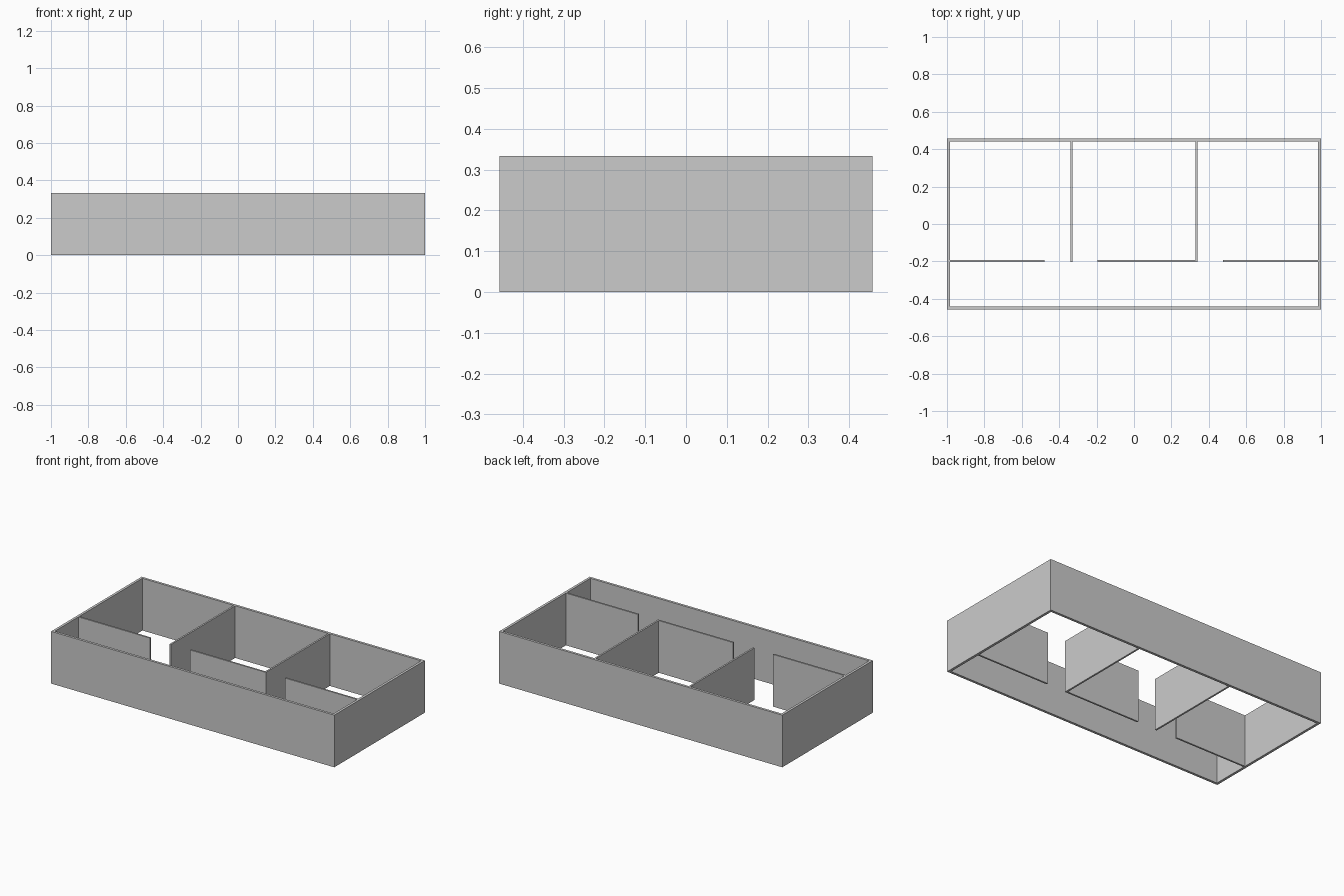
import bpy, bmesh

if "Cube" in bpy.data.objects:
    bpy.data.objects.remove(bpy.data.objects["Cube"])

H = 0.333          # wall height
X, Y = 1.0, 0.457  # outer half sizes
T = 0.016          # outer wall thickness
P = 0.011          # partition thickness


def extrude_loops(bm, outer, inner):
    """Closed ring wall between two rectangular loops."""
    rings = [[bm.verts.new((x, y, z)) for x, y in loop]
             for loop, z in ((outer, 0), (outer, H), (inner, H), (inner, 0))]
    for a, b in zip(rings, rings[1:] + rings[:1]):
        for i in range(4):
            j = (i + 1) % 4
            bm.faces.new((a[i], a[j], b[j], b[i]))


def finish(bm, name):
    bmesh.ops.recalc_face_normals(bm, faces=bm.faces)
    mesh = bpy.data.meshes.new(name)
    bm.to_mesh(mesh)
    bm.free()
    bpy.context.collection.objects.link(bpy.data.objects.new(name, mesh))


def rect(x, y):
    return [(-x, -y), (x, -y), (x, y), (-x, y)]


def wall(name, x0, x1, y0, y1):
    bm = bmesh.new()
    bmesh.ops.create_cube(bm, size=1)
    bmesh.ops.scale(bm, vec=(x1 - x0, y1 - y0, H), verts=bm.verts)
    bmesh.ops.translate(bm, vec=((x0 + x1) / 2, (y0 + y1) / 2, H / 2), verts=bm.verts)
    finish(bm, name)


# Outer wall ring, open top and bottom
bm = bmesh.new()
extrude_loops(bm, rect(X, Y), rect(X - T, Y - T))
finish(bm, "outer_walls")

# Room dividers running from the back wall to the corridor
CORRIDOR = -0.199
for side, x in (("left", -0.334), ("right", 0.334)):
    wall(f"{side}_room_divider", x - P / 2, x + P / 2, CORRIDOR - P / 2, Y - T)

# Corridor wall segments with door openings between them
for name, x0, x1 in (("left", -X + T, -0.478),
                     ("middle", -0.195, 0.334 - P / 2),
                     ("right", 0.476, X - T)):
    wall(f"{name}_corridor_wall", x0, x1, CORRIDOR - P / 2, CORRIDOR + P / 2)
